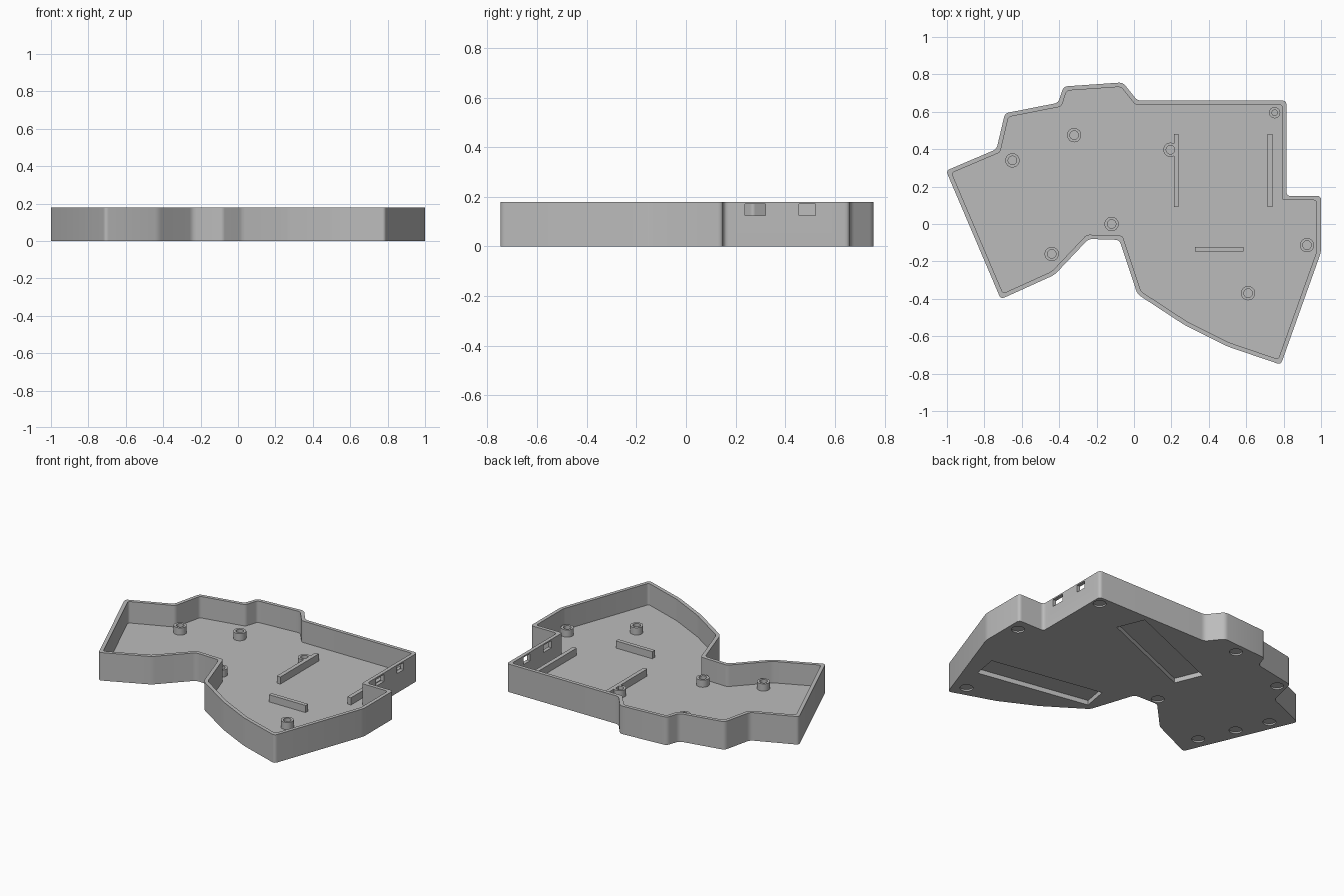
import bpy, bmesh
from math import radians, cos, sin, pi
from mathutils import Vector, Matrix

HEIGHT, FLOOR, WALL = 0.18, 0.042, 0.023
RIB_TOP = 0.088

cube = bpy.data.objects.get("Cube")
if cube:
    bpy.data.objects.remove(cube, do_unlink=True)

grey = bpy.data.materials.new("plain grey")
grey.use_nodes = True
colour = (0.5, 0.5, 0.5, 1)
grey.diffuse_color = colour
grey.node_tree.nodes["Principled BSDF"].inputs["Base Color"].default_value = colour


def make_object(name, bm):
    bmesh.ops.recalc_face_normals(bm, faces=bm.faces)
    mesh = bpy.data.meshes.new(name)
    bm.to_mesh(mesh)
    bm.free()
    mesh.materials.append(grey)
    obj = bpy.data.objects.new(name, mesh)
    bpy.context.collection.objects.link(obj)
    return obj


def activate(obj):
    bpy.ops.object.select_all(action="DESELECT")
    obj.select_set(True)
    bpy.context.view_layer.objects.active = obj


def prism(name, points, low, high):
    """Extrude a flat outline from one height to another."""
    bm = bmesh.new()
    face = bm.faces.new([bm.verts.new((p.x, p.y, low)) for p in points])
    new = bmesh.ops.extrude_face_region(bm, geom=[face])["geom"]
    bmesh.ops.translate(bm, vec=(0, 0, high - low),
                        verts=[v for v in new if isinstance(v, bmesh.types.BMVert)])
    return make_object(name, bm)


def box(name, centre, size, angle=0):
    bm = bmesh.new()
    bmesh.ops.create_cube(bm, size=1)
    place = Matrix.Translation(centre) @ Matrix.Rotation(radians(angle), 4, "Z")
    bm.transform(place @ Matrix.Diagonal((*size, 1)))
    return make_object(name, bm)


def disc(name, x, y, radius, low, high):
    ring = [Vector((x + radius * cos(i * pi / 16), y + radius * sin(i * pi / 16)))
            for i in range(32)]
    return prism(name, ring, low, high)


def inset(points, distance):
    """Move a clockwise outline inward by an even wall thickness."""
    result = []
    for i, p in enumerate(points):
        a = (p - points[i - 1]).normalized()
        b = (points[(i + 1) % len(points)] - p).normalized()
        na, nb = Vector((a.y, -a.x)), Vector((b.y, -b.x))
        result.append(p + (na + nb) * distance / (1 + na.dot(nb)))
    return result


def rounded(points, size):
    """Replace every corner with a short curve."""
    result = []
    for i, p in enumerate(points):
        a = p + (points[i - 1] - p).normalized() * size
        b = p + (points[(i + 1) % len(points)] - p).normalized() * size
        for step in range(5):
            t = step / 4
            result.append(a * (1 - t) ** 2 + p * 2 * t * (1 - t) + b * t * t)
    return result


def cut(obj, cutter):
    mod = obj.modifiers.new("cut", "BOOLEAN")
    mod.operation, mod.solver, mod.object = "DIFFERENCE", "EXACT", cutter
    activate(obj)
    bpy.ops.object.modifier_apply(modifier=mod.name)
    bpy.data.objects.remove(cutter, do_unlink=True)


def smooth(obj):
    activate(obj)
    bpy.ops.object.shade_smooth_by_angle(angle=radians(30))


# Tray outline, clockwise from the far right-hand corner
outline = [Vector(p) for p in (
    (-1.005, .285), (-.735, .4), (-.69, .592), (-.405, .648), (-.377, .735),
    (-.06, .757), (.018, .66), (.815, .66), (.815, .15), (1, .15),
    (1, -.15), (.785, -.752), (.5, -.655), (.27, -.54), (.018, -.375),
    (-.078, -.085), (-.243, -.08), (-.425, -.272), (-.712, -.402))]

# Hollow tray
tray = prism("tray", rounded(outline, 0.022), 0, HEIGHT)
cut(tray, prism("cavity", rounded(inset(outline, WALL), 0.016), FLOOR, HEIGHT + 0.1))

# Connector openings in the side wall
for y, width in ((0.279, 0.083), (0.488, 0.066)):
    cut(tray, box("opening", (0.805, y, 0.148), (0.1, width, 0.046)))

# Long pockets under the floor
for x, y, length, width, angle in ((0.14, 0.4, 0.73, 0.185, 22.5),
                                   (0.44, -0.33, 0.745, 0.165, -10)):
    cut(tray, box("pocket", (x, y, 0), (length, width, 0.06), angle))

# Shallow round recesses for feet
for x, y in ((.73, -.65), (.937, .065), (.765, .6), (-.21, -.035), (-.69, -.24),
             (-.79, -.02), (-.88, .18), (-.206, .68), (-.645, .53)):
    cut(tray, disc("foot_recess", x, y, 0.038, -0.02, 0.01))
smooth(tray)

# Screw posts
posts = ((-.65, .34), (-.32, .475), (.195, .397), (-.12, 0),
         (-.44, -.16), (.61, -.37), (.925, -.113), (.752, .595))
for i, (x, y) in enumerate(posts):
    radius = 0.03 if i == len(posts) - 1 else 0.038
    post = disc(f"screw_post_{i + 1}", x, y, radius, FLOOR - 0.006, RIB_TOP)
    cut(post, disc("screw_hole", x, y, radius - 0.015, FLOOR + 0.002, 0.2))
    smooth(post)

# Support ribs on the floor
rib_height = RIB_TOP - FLOOR + 0.006
rib_z = RIB_TOP - rib_height / 2
for name, x, y, sx, sy in (("inner_side_rib", .226, .285, .026, .39),
                           ("outer_side_rib", .728, .285, .026, .39),
                           ("front_rib", .455, -.135, .26, .026)):
    box(name, (x, y, rib_z), (sx, sy, rib_height))
